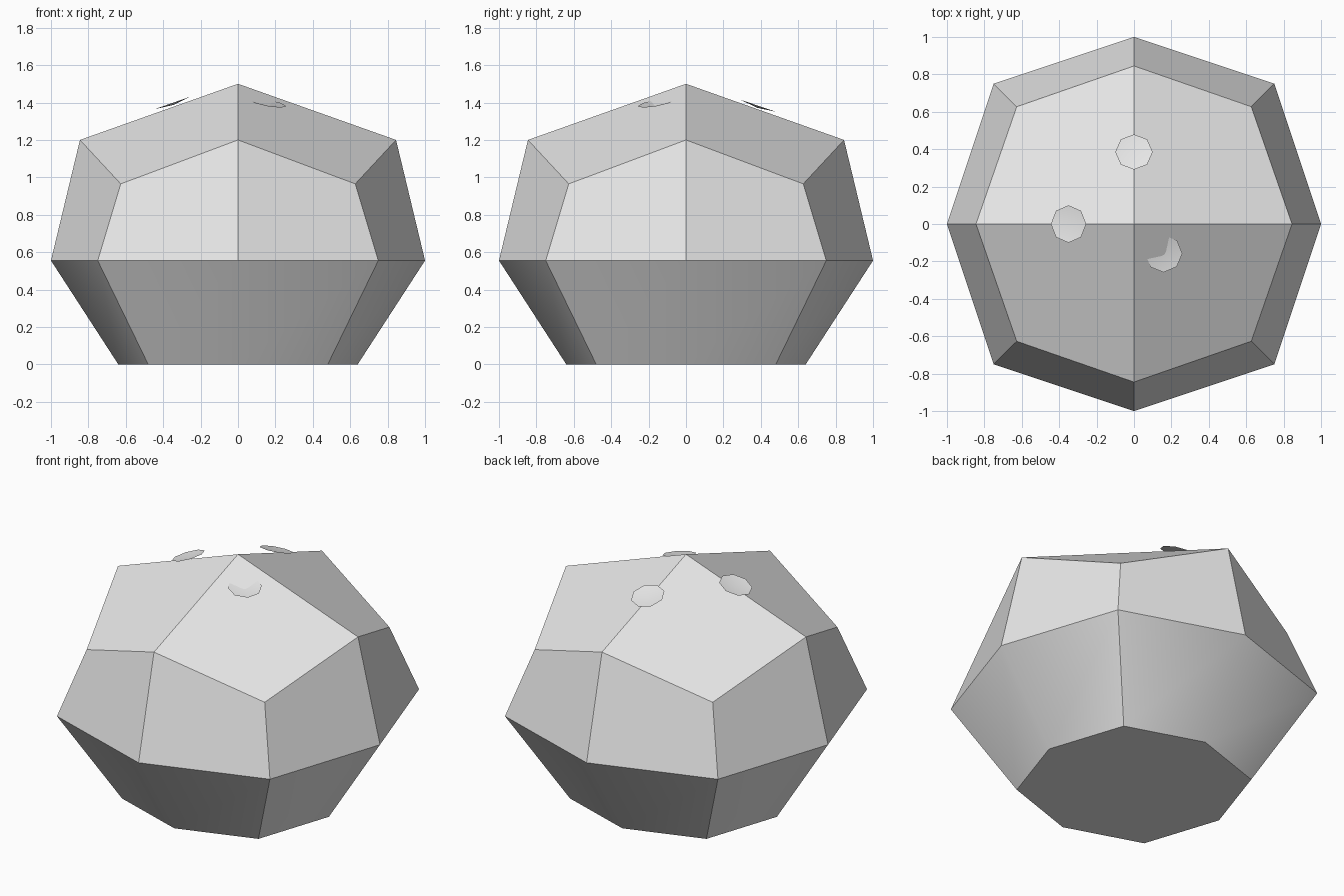
import bpy, bmesh
from math import cos, sin, pi
from mathutils import Vector

cube = bpy.data.objects.get("Cube")
if cube:
    bpy.data.objects.remove(cube, do_unlink=True)

grey = bpy.data.materials.new("plain_grey")
grey.use_nodes = True
grey.diffuse_color = (0.8, 0.8, 0.8, 1)
grey.node_tree.nodes["Principled BSDF"].inputs["Base Color"].default_value = (0.8, 0.8, 0.8, 1)


def finish(name, bm):
    mesh = bpy.data.meshes.new(name)
    bm.to_mesh(mesh)
    bm.free()
    mesh.materials.append(grey)
    obj = bpy.data.objects.new(name, mesh)
    bpy.context.collection.objects.link(obj)
    return obj


def octagon_ring(bm, axis_radius, axis_z, corner, corner_z):
    """Eight vertices alternating between axis and diagonal directions."""
    ring = []
    for i in range(4):
        c, s = round(cos(i * pi / 2)), round(sin(i * pi / 2))
        ring.append(bm.verts.new((axis_radius * c, axis_radius * s, axis_z)))
        ring.append(bm.verts.new((corner * (c - s), corner * (s + c), corner_z)))
    return ring


# Faceted body: base, flared lower band, upper band, four-sided crown
bm = bmesh.new()
base = octagon_ring(bm, 0.64, 0, 0.48, 0)
rim = octagon_ring(bm, 1.0, 0.555, 0.75, 0.555)
shoulder = octagon_ring(bm, 0.845, 1.2, 0.627, 0.965)
apex = bm.verts.new((0, 0, 1.5))
bm.faces.new(base[::-1])
for i in range(8):
    j = (i + 1) % 8
    lower = bm.faces.new((base[i], base[j], rim[j], rim[i]))
    lower.smooth = True
    bm.faces.new((rim[i], rim[j], shoulder[j], shoulder[i]))
for i in range(0, 8, 2):
    bm.faces.new((shoulder[i], shoulder[i + 1], shoulder[(i + 2) % 8], apex))
# Lower band is creased only at its diagonal corners
for i in range(1, 8, 2):
    bm.edges.get((base[i], rim[i])).smooth = False
finish("faceted_body", bm)


# Small shallow dishes resting on the crown
def dish(name, location, normal, radius=0.1, sag=0.012):
    bm = bmesh.new()
    edge = [bm.verts.new((radius * cos(i * pi / 4), radius * sin(i * pi / 4), 0)) for i in range(8)]
    middle = bm.verts.new((0, 0, -sag))
    for i in range(8):
        bm.faces.new((edge[i], edge[(i + 1) % 8], middle)).smooth = True
    obj = finish(name, bm)
    obj.location = location
    obj.rotation_mode = 'QUATERNION'
    obj.rotation_quaternion = Vector((0, 0, 1)).rotation_difference(Vector(normal))


dish("back_dish", (0, 0.385, 1.383), (0, 0.34, 1))
dish("right_dish", (-0.35, 0, 1.398), (-0.35, 0, 1))
dish("front_left_dish", (0.16, -0.16, 1.397), (0.18, -0.18, 1))
